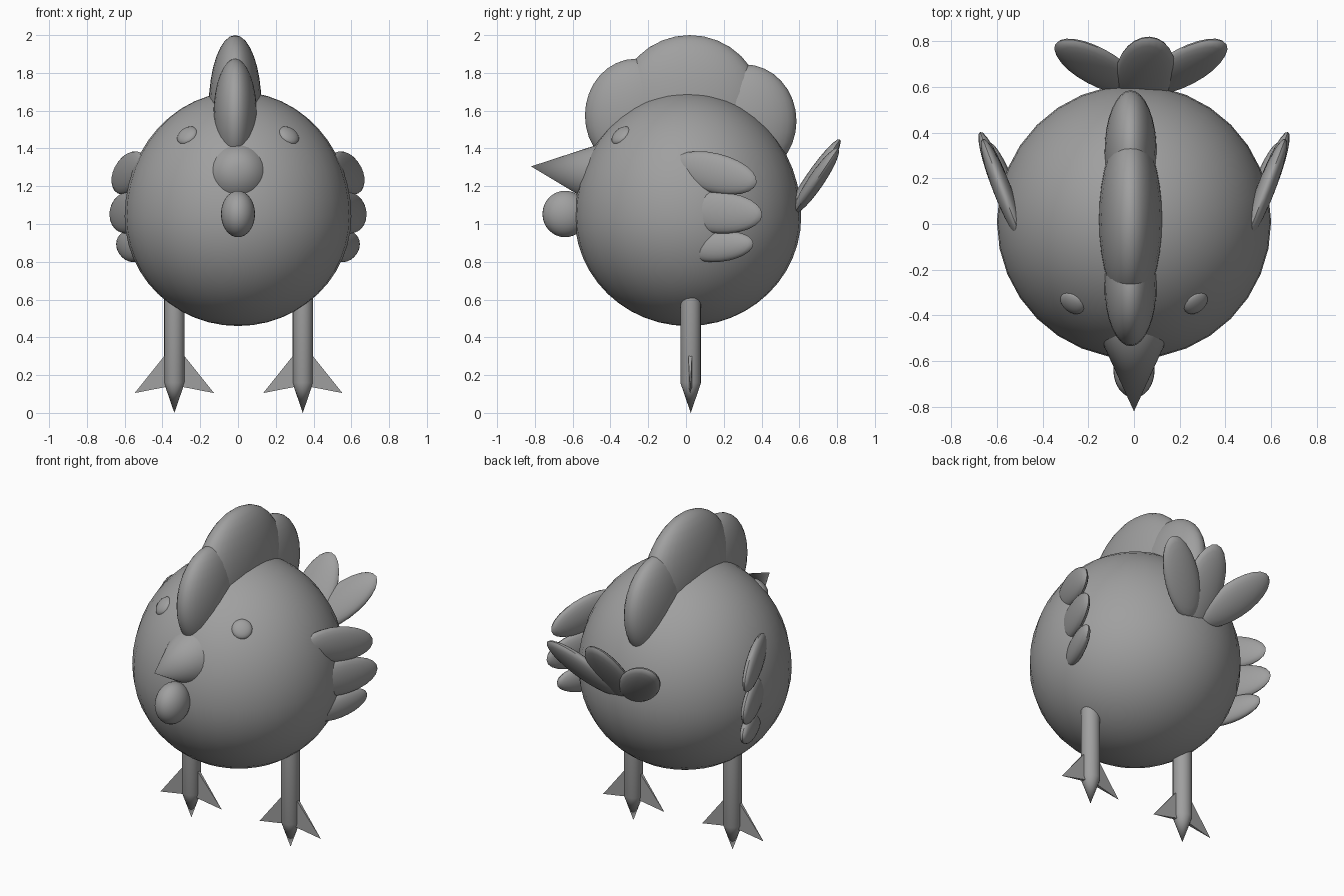
import bpy, bmesh, math
from mathutils import Vector, Matrix

if "Cube" in bpy.data.objects:
    bpy.data.objects.remove(bpy.data.objects["Cube"])

grey = bpy.data.materials.new("plain grey")
grey.diffuse_color = (0.35, 0.35, 0.35, 1)
grey.use_nodes = True
grey.node_tree.nodes["Principled BSDF"].inputs["Base Color"].default_value = grey.diffuse_color


def finish(name, bm, angle=40):
    bmesh.ops.recalc_face_normals(bm, faces=bm.faces[:])
    me = bpy.data.meshes.new(name)
    bm.to_mesh(me)
    bm.free()
    me.materials.append(grey)
    ob = bpy.data.objects.new(name, me)
    bpy.context.collection.objects.link(ob)
    bpy.ops.object.select_all(action='DESELECT')
    ob.select_set(True)
    bpy.context.view_layer.objects.active = ob
    bpy.ops.object.shade_smooth_by_angle(angle=math.radians(angle))
    return ob


def frame(center, a, b):
    """Matrix with local x along a, y close to b, z as the thin direction."""
    a = Vector(a).normalized()
    n = a.cross(Vector(b)).normalized()
    m = Matrix((a, n.cross(a), n)).transposed().to_4x4()
    m.translation = center
    return m


def ellipsoid(name, center, radii, a=(1, 0, 0), b=(0, 1, 0), seg=32):
    bm = bmesh.new()
    bmesh.ops.create_uvsphere(bm, u_segments=seg, v_segments=seg // 2, radius=1)
    bm.transform(frame(center, a, b) @ Matrix.Diagonal((*radii, 1)))
    return finish(name, bm)


# Body: round, slightly taller above its widest line
bm = bmesh.new()
bmesh.ops.create_uvsphere(bm, u_segments=32, v_segments=24, radius=1)
for v in bm.verts:
    v.co = (v.co.x * 0.6, v.co.y * 0.6 + 0.01, 1.04 + v.co.z * (0.66 if v.co.z > 0 else 0.58))
finish("body", bm)

# Comb: three overlapping lobes
ellipsoid("comb_front", (-0.015, -0.265, 1.575), (0.115, 0.27, 0.30))
ellipsoid("comb_middle", (-0.015, 0.02, 1.62), (0.14, 0.385, 0.38))
ellipsoid("comb_back", (-0.015, 0.31, 1.545), (0.115, 0.275, 0.30))

# Beak: cone tilted slightly up towards its tip
bm = bmesh.new()
bmesh.ops.create_cone(bm, cap_ends=True, segments=32, radius1=0.17, radius2=0, depth=0.372)
axis = Vector((0, -0.37, 0.042))
bm.transform(Matrix.Translation((0, -0.635, 1.284)) @ axis.to_track_quat('Z', 'Y').to_matrix().to_4x4())
finish("beak", bm)

# Wattle
ellipsoid("wattle", (0, -0.64, 1.053), (0.09, 0.12, 0.123))

for s, side in ((-1, "left"), (1, "right")):
    # Eyes: flattened beads lying on the body
    ellipsoid("eye_" + side, (s * 0.268, -0.343, 1.468), (0.06, 0.06, 0.028),
              (0.34, s * 0.265, 0), (-s * 0.1, 0.2, 0.25), 20)

    # Wings: three feathers angled outwards (y, z, half length, half height, tilt, inset)
    feathers = ((0.15, 1.27, 0.245, 0.105, -0.22, 0),
                (0.175, 1.06, 0.245, 0.11, -0.05, 0),
                (0.18, 0.88, 0.19, 0.08, 0.1, 0.02))
    for i, (y, z, length, height, tilt, inset) in enumerate(feathers):
        x = 0.50 + (y + 0.05) * 0.38 - inset
        ellipsoid(f"wing_feather_{side}_{i + 1}", (s * x, y, z), (length, height, 0.04),
                  (s * 0.36, 0.93, tilt), (0, 0, 1), 24)

    # Leg with a pointed centre toe
    lx = s * 0.34 + 0.003
    ly = 0.025
    bm = bmesh.new()
    rings = []
    for z in (0.62, 0.16):
        rings.append([bm.verts.new((lx + 0.055 * math.cos(k * math.tau / 16),
                                    ly + 0.055 * math.sin(k * math.tau / 16), z)) for k in range(16)])
    tip = bm.verts.new((lx, ly, 0))
    bm.faces.new(rings[0])
    for k in range(16):
        j = (k + 1) % 16
        bm.faces.new((rings[0][k], rings[0][j], rings[1][j], rings[1][k]))
        bm.faces.new((rings[1][k], rings[1][j], tip))
    finish("leg_" + side, bm)

    # Side toes: thin tapering blades
    for t, where in ((-1, "outer" if s < 0 else "inner"), (1, "inner" if s < 0 else "outer")):
        bm = bmesh.new()
        base = [bm.verts.new((lx + t * x, ly + y, z)) for x, y, z in
                ((0.03, -0.014, 0.33), (0.03, 0.008, 0.33), (0.03, 0.008, 0.14), (0.03, -0.014, 0.14))]
        tip = bm.verts.new((lx + t * 0.21, ly - 0.003, 0.105))
        bm.faces.new(base)
        for k in range(4):
            bm.faces.new((base[k], base[(k + 1) % 4], tip))
        finish(f"toe_{side}_{where}", bm, 20)

# Tail: three feathers fanned in a plane leaning backwards
up = Vector((0, 0.56, 0.83))
for name, center, length, width, turn in (("left", (-0.165, 0.69, 1.23), 0.255, 0.11, -40),
                                          ("middle", (0.05, 0.665, 1.225), 0.27, 0.13, 4),
                                          ("right", (0.225, 0.69, 1.23), 0.255, 0.11, 40)):
    r = math.radians(turn)
    a = up * math.cos(r) + Vector((math.sin(r), 0, 0))
    b = Vector((math.cos(r), 0, 0)) - up * math.sin(r)
    ellipsoid("tail_feather_" + name, center, (length, width, 0.042), a, b, 24)
